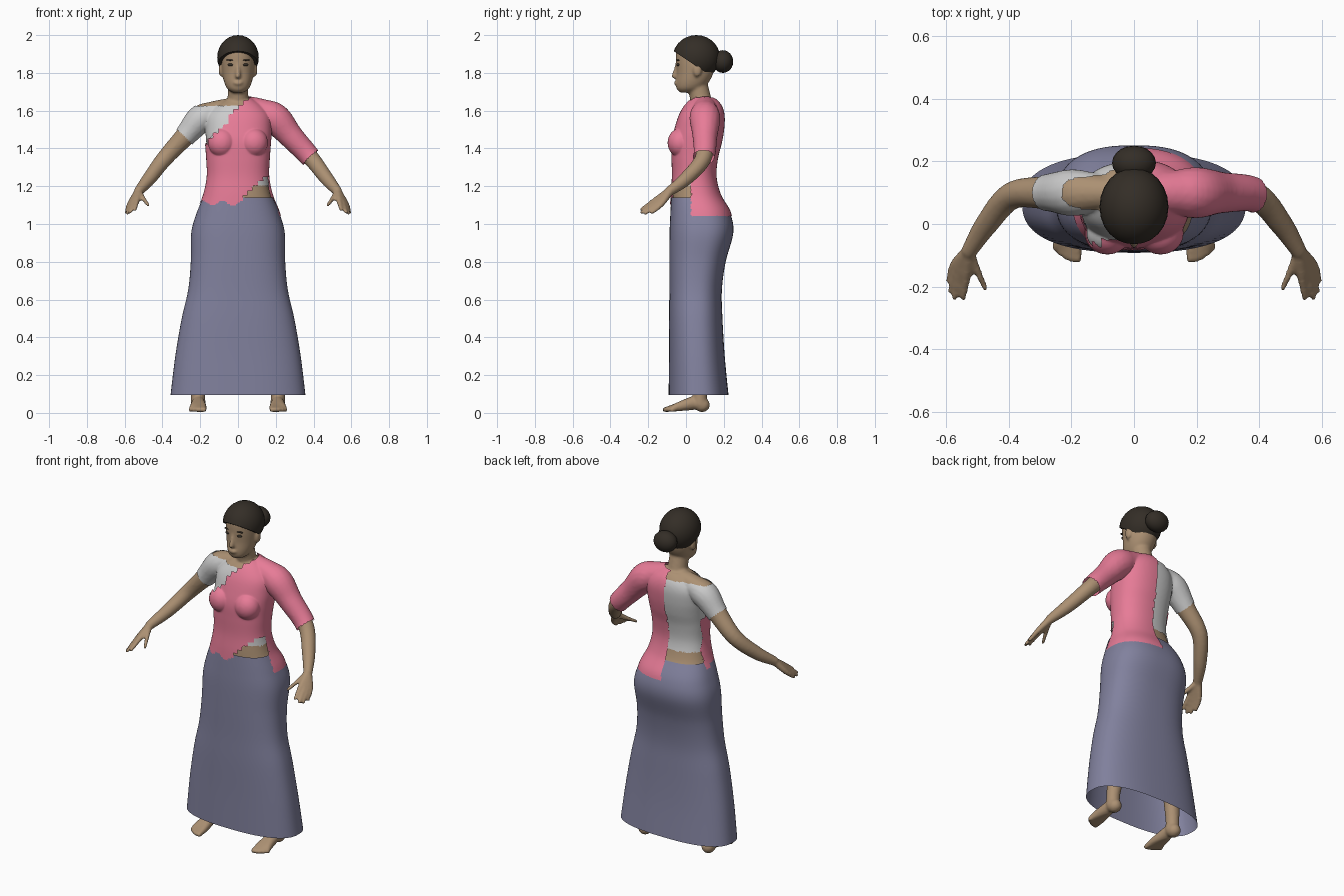
import bpy, bmesh, math
from mathutils import Vector, Matrix

if "Cube" in bpy.data.objects:
    bpy.data.objects.remove(bpy.data.objects["Cube"])


def material(name, rgb):
    m = bpy.data.materials.new(name)
    m.diffuse_color = (*rgb, 1)
    m.use_nodes = True
    m.node_tree.nodes["Principled BSDF"].inputs["Base Color"].default_value = m.diffuse_color
    return m


SKIN = material("skin", (.41, .28, .17))
PINK = material("pink_cloth", (.80, .20, .31))
BLUE = material("slate_cloth", (.22, .22, .34))
DARK = material("dark_hair", (.034, .027, .02))


def spline(keys, steps):
    """Catmull-Rom through tuples of any length."""
    out = []
    for i in range(len(keys) - 1):
        a, b, c, d = (keys[min(max(i + k, 0), len(keys) - 1)] for k in (-1, 0, 1, 2))
        for s in range(steps):
            t = s / steps
            out.append(tuple(.5 * (2 * q + (r - p) * t + (2 * p - 5 * q + 4 * r - u) * t * t
                                   + (3 * q - p - 3 * r + u) * t ** 3)
                             for p, q, r, u in zip(a, b, c, d)))
    return out + [tuple(keys[-1])]


def skin_rings(bm, rings, cap=True):
    vs = [[bm.verts.new(p) for p in r] for r in rings]
    n = len(vs[0])
    for a, b in zip(vs, vs[1:]):
        for j in range(n):
            k = (j + 1) % n
            bm.faces.new((a[j], a[k], b[k], b[j]))
    if cap:
        bm.faces.new(vs[0][::-1])
        bm.faces.new(vs[-1])


def trunk(bm, keys, p=.85, n=56, steps=6, cap=True):
    """Loft of rounded sections: keys are (z, front y, back y, half width)."""
    rings = []
    for z, f, b, w in spline(keys, steps):
        ring = []
        for j in range(n):
            a = 2 * math.pi * j / n
            c, s = math.cos(a), math.sin(a)
            ring.append((math.copysign(abs(c) ** p, c) * w,
                         (f + b) / 2 + math.copysign(abs(s) ** p, s) * (b - f) / 2, z))
        rings.append(ring)
    skin_rings(bm, rings, cap)


def ellipsoid(bm, c, s, u=24, v=16):
    bmesh.ops.create_uvsphere(bm, u_segments=u, v_segments=v, radius=1,
                              matrix=Matrix.Translation(c) @ Matrix.Diagonal((*s, 1)))


def limb(bm, keys, side=1, steps=4, n=16):
    """Round tube with a ball at each end: keys are (x, y, z, radius)."""
    pts = [(side * x, y, z, r) for x, y, z, r in spline(keys, steps)]
    P = [Vector(q[:3]) for q in pts]
    ref, rings = Vector((.7 * side, .7, .1)), []
    for i, q in enumerate(pts):
        t = (P[min(i + 1, len(P) - 1)] - P[max(i - 1, 0)]).normalized()
        u = t.cross(ref).normalized()
        v = t.cross(u)
        rings.append([P[i] + q[3] * (math.cos(2 * math.pi * j / n) * u
                                     + math.sin(2 * math.pi * j / n) * v) for j in range(n)])
    skin_rings(bm, rings)
    for i in (0, -1):
        ellipsoid(bm, P[i], (pts[i][3],) * 3, 16, 10)


def finish(name, bm, mat=None, normals=True):
    if normals:
        bmesh.ops.recalc_face_normals(bm, faces=bm.faces[:])
    me = bpy.data.meshes.new(name)
    bm.to_mesh(me)
    bm.free()
    me.polygons.foreach_set("use_smooth", [True] * len(me.polygons))
    if mat:
        me.materials.append(mat)
    ob = bpy.data.objects.new(name, me)
    bpy.context.collection.objects.link(ob)
    return ob


# Body: torso, neck and head
bm = bmesh.new()
trunk(bm, [(.9, -.06, .22, .21), (.98, -.07, .235, .225), (1.06, -.073, .226, .21),
           (1.15, -.07, .175, .174), (1.25, -.063, .15, .154), (1.35, -.065, .158, .157),
           (1.43, -.065, .178, .163), (1.5, -.05, .19, .167), (1.57, -.028, .193, .16),
           (1.62, .0, .18, .12), (1.655, .03, .15, .07)])
limb(bm, [(0, .09, 1.58, .065), (0, .078, 1.66, .056), (0, .055, 1.76, .054)])
trunk(bm, [(1.695, -.03, .04, .028), (1.715, -.049, .085, .056), (1.75, -.053, .12, .073),
           (1.80, -.05, .145, .083), (1.86, -.054, .155, .088), (1.92, -.052, .155, .088),
           (1.96, -.03, .13, .072), (1.98, .0, .1, .04)], p=.95)
limb(bm, [(0, -.046, 1.855, .008), (0, -.056, 1.815, .01), (0, -.062, 1.784, .015)])
ellipsoid(bm, (0, -.05, 1.746), (.027, .014, .012))

for s in (1, -1):
    # Bust and ears
    ellipsoid(bm, (s * .085, -.03, 1.43), (.062, .056, .065))
    ellipsoid(bm, (s * .09, .06, 1.815), (.013, .023, .036))
    # Arms
    limb(bm, [(.03, .1, 1.625, .045), (.13, .1, 1.59, .06), (.2, .1, 1.555, .07),
              (.28, .1, 1.465, .054), (.39, .09, 1.345, .044), (.47, 0, 1.24, .037),
              (.525, -.085, 1.175, .026)], s, 6)
    # Fingers fan out of the wrist and form the palm
    for base, tip in (((.515, -.115, 1.155), (.475, -.205, 1.10)),
                      ((.535, -.165, 1.125), (.545, -.238, 1.075)),
                      ((.552, -.16, 1.115), (.572, -.236, 1.062)),
                      ((.565, -.148, 1.108), (.586, -.215, 1.056)),
                      ((.573, -.13, 1.105), (.592, -.18, 1.06))):
        limb(bm, [(.525, -.085, 1.175, .022), (*base, .015), (*tip, .009)], s)
    # Legs and feet
    limb(bm, [(.1, .09, .95, .1), (.135, .08, .72, .085), (.165, .08, .52, .06),
              (.185, .09, .36, .055), (.21, .075, .12, .038), (.21, .075, .05, .04)], s)
    ellipsoid(bm, (s * .21, .085, .042), (.038, .042, .038))
    for i in range(5):
        limb(bm, [(.21, .03, .05, .036), (.187 + .012 * i, -.05, .03, .022),
                  (.18 + .0175 * i, -.112 + .004 * i * i * .6, .017, .013)], s)

# Fuse all of the body into one smooth skin
raw = finish("raw_body", bm)
rm = raw.modifiers.new("fuse", 'REMESH')
rm.mode, rm.voxel_size = 'VOXEL', .0075
sm = raw.modifiers.new("soften", 'SMOOTH')
sm.factor, sm.iterations = .5, 4
dg = bpy.context.evaluated_depsgraph_get()
fused = bpy.data.meshes.new_from_object(raw.evaluated_get(dg))
bpy.data.objects.remove(raw)
bm = bmesh.new()
bm.from_mesh(fused)
finish("body", bm, SKIN, False)


def garment(name, inside, offset, mat=None):
    """Cloth shell: the part of the body surface where inside() holds, pushed outwards."""
    g = bmesh.new()
    g.from_mesh(fused)
    g.normal_update()
    drop = [f for f in g.faces if not inside(*f.calc_center_median())]
    shift = [(v, v.normal * offset) for v in g.verts]
    for v, d in shift:
        v.co += d
    bmesh.ops.delete(g, geom=drop, context='FACES')
    return finish(name, g, mat, False)


def blouse(x, y, z):
    if abs(x) > .2:
        return abs(x) - z < -1.18 and z < 1.62
    return 1.2 < z < 1.622


def drape(x, y, z):
    if x > .24:
        return x - z < -.97 and z > 1.25
    if x < -.23 or z < 1.04:
        return False
    qx, qz = (math.floor(a / .025) * .025 + .0125 for a in (x, z))
    if y > .06:                                   # back: left half, plus the right flank
        return (x > 0 and z < 1.665) or (x < -.15 and y < .09 and 1.1 < z < 1.4)
    if qz > 1.608 + 1.17 * qx:                    # diagonal upper edge
        return False
    if qx > .03 and y < .03:                      # bare waist opening
        return qz > 1.155 + (qx - .03) * .8
    return z > 1.11 + .012 * math.sin(60 * x) or (x > .1 and z > 1.04)


garment("blouse", blouse, .005)
garment("shoulder_drape", drape, .012, PINK)

# Long flared skirt, open at the hem
bm = bmesh.new()
trunk(bm, [(.095, -.092, .225, .357), (.3, -.09, .205, .332), (.5, -.09, .193, .298),
           (.65, -.088, .19, .264), (.8, -.088, .21, .25), (.95, -.087, .25, .248),
           (1.05, -.083, .236, .222), (1.14, -.078, .184, .185)], p=.8, n=64, cap=False)
finish("skirt", bm, BLUE)

# Hair cap cut along the hairline, and the bun
bm = bmesh.new()
ellipsoid(bm, (0, .055, 1.882), (.11, .125, .118), 24, 14)
cut = bmesh.ops.bisect_plane(bm, geom=bm.verts[:] + bm.edges[:] + bm.faces[:],
                             plane_co=(0, 0, 1.872), plane_no=(0, .67, 1), clear_inner=True)
bmesh.ops.holes_fill(bm, edges=[e for e in bm.edges if e.is_boundary])
hair = finish("hair", bm, DARK)
bpy.context.view_layer.objects.active = hair
hair.select_set(True)
bpy.ops.object.shade_smooth_by_angle(angle=math.radians(40))
bm = bmesh.new()
ellipsoid(bm, (0, .195, 1.86), (.07, .055, .06), 20, 12)
finish("hair_bun", bm, DARK)

# Eyes and brows
bm = bmesh.new()
for s in (1, -1):
    ellipsoid(bm, (s * .037, -.041, 1.843), (.018, .009, .008), 12, 8)
    ellipsoid(bm, (s * .038, -.042, 1.868), (.024, .009, .004), 12, 8)
finish("eyes_and_brows", bm, DARK)
